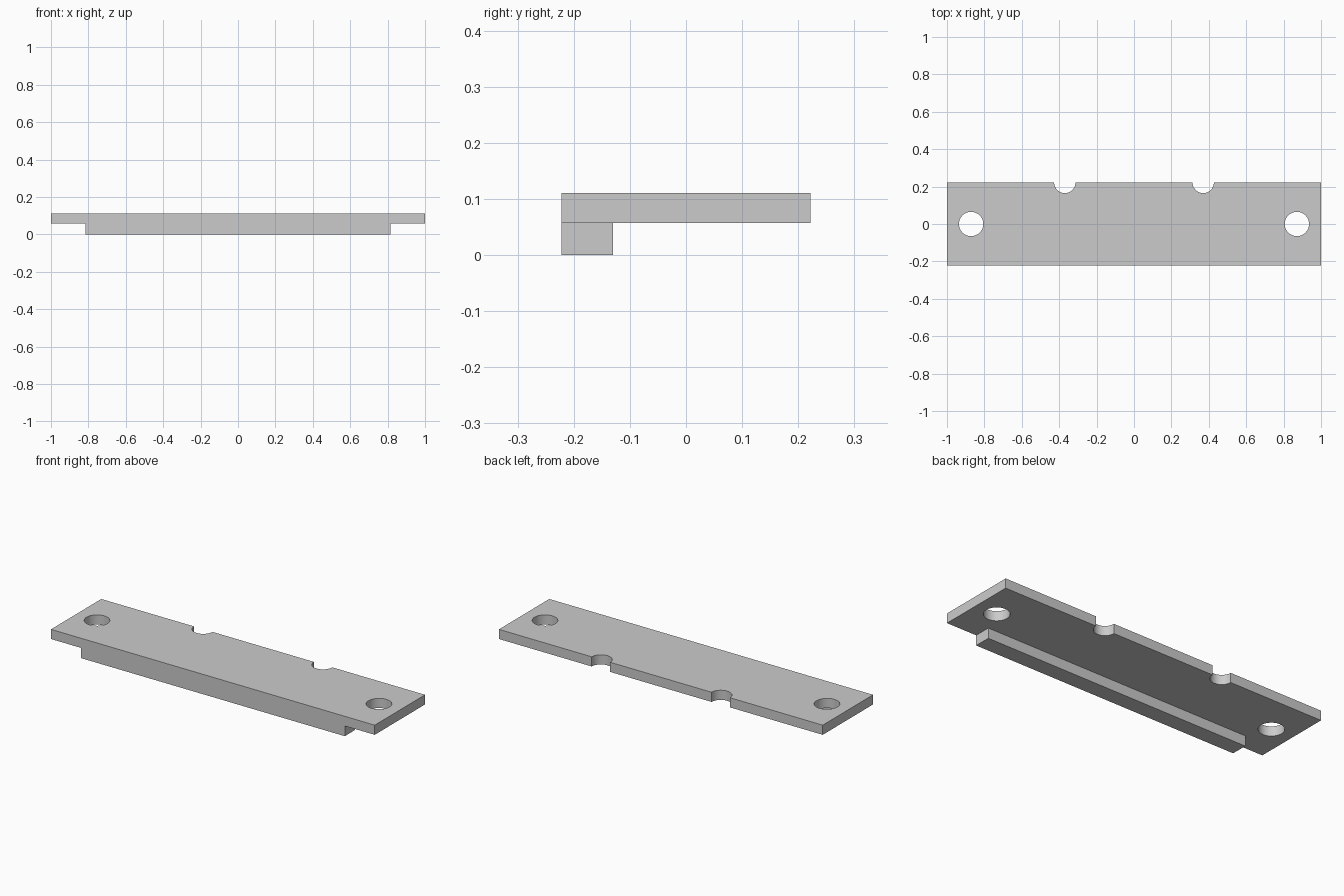
import bpy
import math

if "Cube" in bpy.data.objects:
    bpy.data.objects.remove(bpy.data.objects["Cube"], do_unlink=True)

HALF_DEPTH = 0.222
PLATE_BOTTOM, PLATE_TOP = 0.057, 0.111

grey = bpy.data.materials.new("light_grey")
grey.use_nodes = True
grey.diffuse_color = (0.6, 0.6, 0.6, 1)
grey.node_tree.nodes["Principled BSDF"].inputs["Base Color"].default_value = (0.6, 0.6, 0.6, 1)


def box(name, low, high):
    bpy.ops.mesh.primitive_cube_add(size=1, location=[(a + b) / 2 for a, b in zip(low, high)])
    obj = bpy.context.object
    obj.name = name
    obj.scale = [b - a for a, b in zip(low, high)]
    bpy.ops.object.transform_apply(location=True, rotation=False, scale=True)
    obj.data.materials.append(grey)
    return obj


def combine(target, tool, operation):
    mod = target.modifiers.new(tool.name, "BOOLEAN")
    mod.operation = operation
    mod.solver = "EXACT"
    mod.object = tool
    bpy.context.view_layer.objects.active = target
    bpy.ops.object.modifier_apply(modifier=mod.name)
    bpy.data.objects.remove(tool, do_unlink=True)


def drill(target, x, y, radius):
    bpy.ops.mesh.primitive_cylinder_add(vertices=48, radius=radius, depth=1, location=(x, y, 0))
    cutter = bpy.context.object
    cutter.name = "drill_cutter"
    cutter.hide_render = True
    cutter.data.materials.append(grey)
    combine(target, cutter, "DIFFERENCE")


# Flat plate with the locating rail under its front edge
plate = box("mounting_plate", (-1, -HALF_DEPTH, PLATE_BOTTOM), (1, HALF_DEPTH, PLATE_TOP))
rail = box("front_rail", (-0.815, -HALF_DEPTH, 0), (0.815, -0.13, PLATE_BOTTOM))
combine(plate, rail, "UNION")

# Screw holes at the ends and half-round notches in the back edge
for side in (-1, 1):
    drill(plate, side * 0.871, 0, 0.065)
    drill(plate, side * 0.37, HALF_DEPTH, 0.057)

# Smooth bores, sharp plate edges
bpy.ops.object.select_all(action="DESELECT")
plate.select_set(True)
bpy.context.view_layer.objects.active = plate
bpy.ops.object.shade_smooth_by_angle(angle=math.radians(30))
